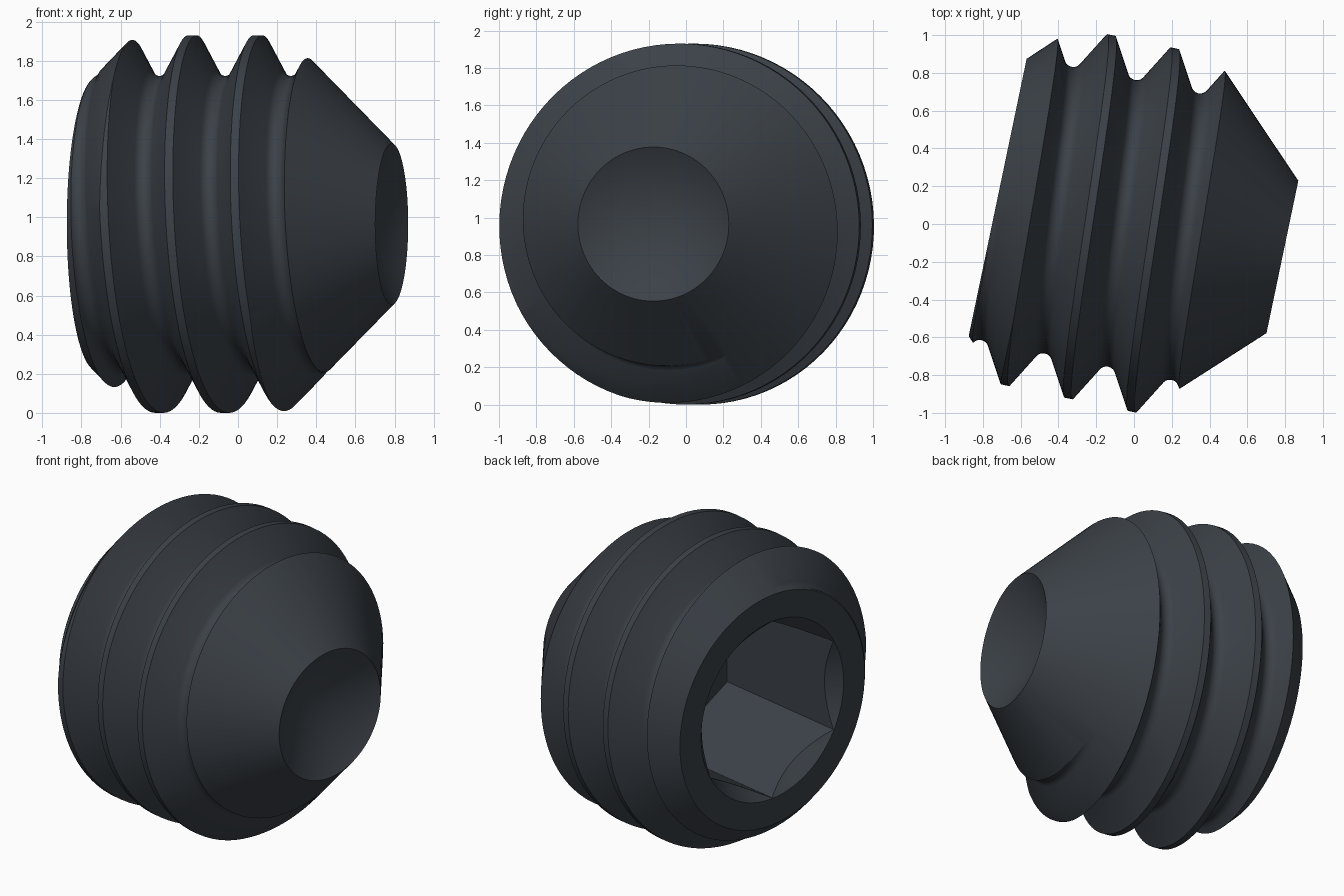
import bpy, bmesh, math

if "Cube" in bpy.data.objects:
    bpy.data.objects.remove(bpy.data.objects["Cube"])

steel = bpy.data.materials.new("dark_steel")
steel.diffuse_color = (0.044, 0.053, 0.064, 1)
steel.use_nodes = True
steel.node_tree.nodes["Principled BSDF"].inputs["Base Color"].default_value = steel.diffuse_color

SEG = 96          # segments around the axis
PITCH = 0.343     # thread pitch
CREST, ROOT = 0.965, 0.757


def make_object(name, bm):
    bmesh.ops.recalc_face_normals(bm, faces=bm.faces[:])
    me = bpy.data.meshes.new(name)
    bm.to_mesh(me)
    bm.free()
    me.materials.append(steel)
    ob = bpy.data.objects.new(name, me)
    bpy.context.collection.objects.link(ob)
    return ob


def lathe(name, profile, seg=SEG, phase=0.0):
    """Closed solid around the x axis; profile is (x, radius), both ends on the axis."""
    bm = bmesh.new()
    rings = []
    for x, r in profile:
        if r == 0:
            rings.append([bm.verts.new((x, 0, 0))] * seg)
        else:
            rings.append([bm.verts.new((x, r * math.cos(phase + math.tau * i / seg),
                                        r * math.sin(phase + math.tau * i / seg)))
                          for i in range(seg)])
    for a, b in zip(rings, rings[1:]):
        for i in range(seg):
            k = (i + 1) % seg
            quad = list(dict.fromkeys((a[i], a[k], b[k], b[i])))
            bm.faces.new(quad)
    return make_object(name, bm)


def threaded_rod(name):
    """Overlong right-handed helical thread, capped by fans."""
    # one pitch: flat crest, straight 60 degree flanks, rounded root
    rho = 0.052
    tooth = [(-0.0215, CREST), (0.0215, CREST)]
    for deg in range(-60, 61, 20):
        t = math.radians(deg)
        tooth.append((PITCH / 2 + rho * math.sin(t), ROOT + rho * (1 - math.cos(t))))
    n = len(tooth)
    bm = bmesh.new()
    cols = []
    for i in range(SEG):
        a = math.tau * i / SEG
        cols.append([bm.verts.new((-0.357 + PITCH * (k + i / SEG) + x,
                                   r * math.cos(a), r * math.sin(a)))
                     for k in range(-3, 5) for x, r in tooth])
    for i in range(SEG):
        a = cols[i]
        b = cols[i + 1] if i + 1 < SEG else cols[0][n:]   # last column joins one pitch on
        for j in range(len(b) - 1):
            bm.faces.new((a[j], a[j + 1], b[j + 1], b[j]))
    # end caps
    left, right = bm.verts.new((-1.25, 0, 0)), bm.verts.new((1.15, 0, 0))
    for e in [e for e in bm.edges if e.is_boundary]:
        p, q = e.verts
        bm.faces.new((p, q, left if p.co.x < 0 else right))
    return make_object(name, bm)


def boolean(target, tool, operation):
    mod = target.modifiers.new(operation, 'BOOLEAN')
    mod.operation = operation
    mod.solver = 'EXACT'
    mod.object = tool
    bpy.context.view_layer.objects.active = target
    bpy.ops.object.modifier_apply(modifier=mod.name)
    bpy.data.objects.remove(tool, do_unlink=True)


# threaded body
screw = threaded_rod("set_screw")

# chamfered envelope with conical tip and cupped point
blank = lathe("blank", [(-0.77, 0), (-0.77, 0.75), (-0.50, 1.02), (0.15, 1.02),
                        (0.77, 0.412), (0.53, 0)], phase=0.01)
boolean(screw, blank, 'INTERSECT')

# hexagonal socket with vertical side flats
socket = lathe("socket_cutter", [(-1.0, 0), (-1.0, 0.575), (0.15, 0.575), (0.15, 0)],
               seg=6, phase=math.radians(30))
boolean(screw, socket, 'DIFFERENCE')

# countersunk socket mouth
mouth = lathe("mouth_cutter", [(-0.87, 0), (-0.87, 0.678), (-0.60, 0.408), (-0.60, 0)],
              phase=0.02)
boolean(screw, mouth, 'DIFFERENCE')

# tidy tiny seams left by the cuts
bm = bmesh.new()
bm.from_mesh(screw.data)
bmesh.ops.remove_doubles(bm, verts=bm.verts[:], dist=0.0002)
bm.to_mesh(screw.data)
bm.free()

# tilt the axis and lift onto the ground
screw.rotation_euler = (0, 0, math.radians(-11.8))
screw.location = (0.032, -0.017, CREST)

bpy.ops.object.select_all(action='DESELECT')
screw.select_set(True)
bpy.context.view_layer.objects.active = screw
bpy.ops.object.shade_smooth_by_angle(angle=math.radians(28))
